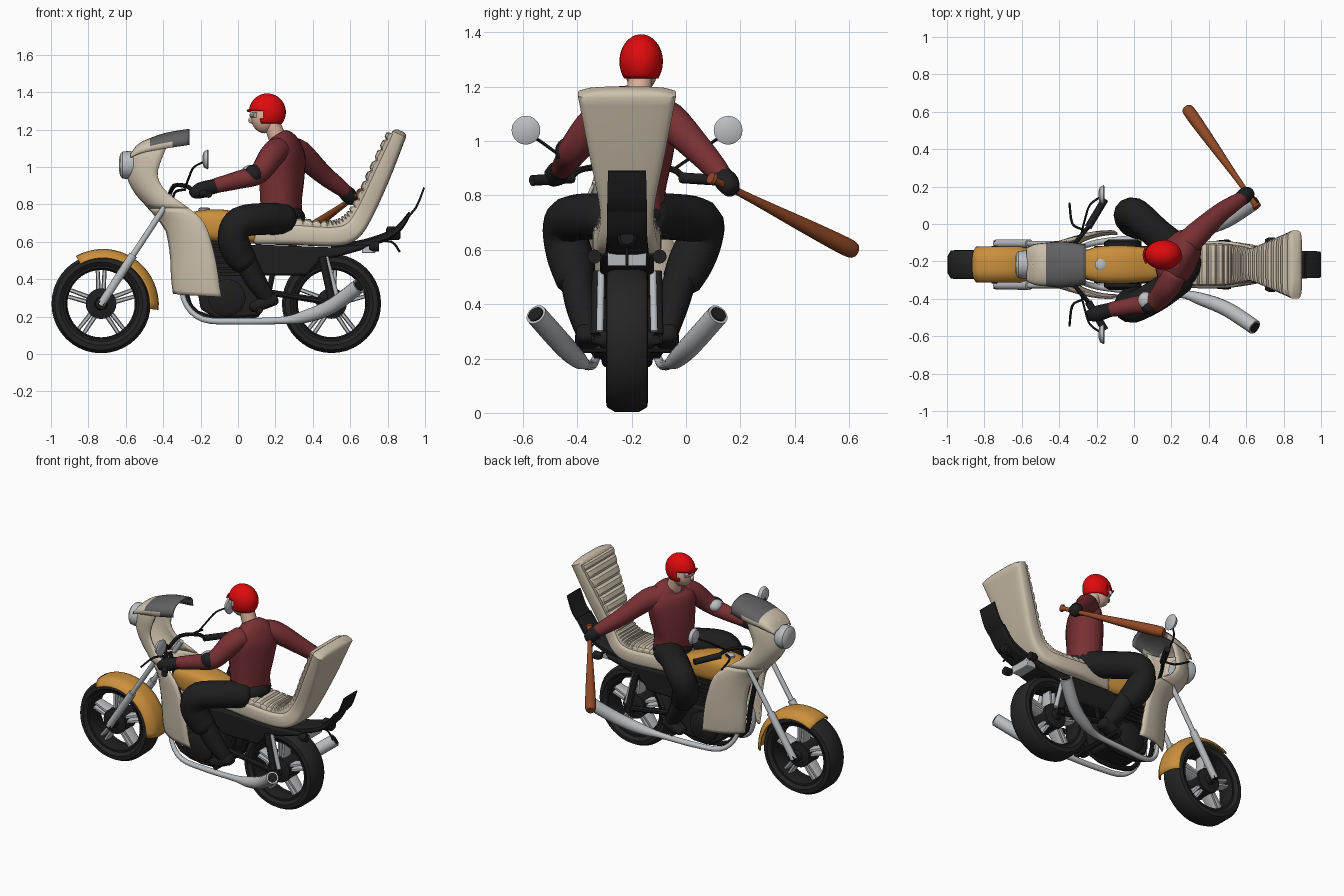
import bpy, bmesh, math
from mathutils import Vector as V, Matrix

if "Cube" in bpy.data.objects:
    bpy.data.objects.remove(bpy.data.objects["Cube"])

CY = -0.217  # centre plane of the motorcycle

def mat(name, r, g, b):
    m = bpy.data.materials.new(name)
    m.diffuse_color = (r, g, b, 1)
    m.use_nodes = True
    m.node_tree.nodes["Principled BSDF"].inputs["Base Color"].default_value = m.diffuse_color
    return m

BLACK = mat("black", .013, .013, .014)
CHAR = mat("tyre_charcoal", .018, .018, .018)
BEIGE = mat("beige", .62, .54, .42)
GOLD = mat("gold", .6, .28, .045)
RED = mat("red", .74, .003, .004)
MAROON = mat("maroon", .19, .03, .035)
BROWN = mat("wood_brown", .28, .065, .018)
SKIN = mat("skin", .68, .42, .32)
SILVER = mat("silver", .5, .52, .54)
GREY = mat("screen_grey", .12, .12, .125)

def finish(name, bm, mats, rule=None, angle=40, thick=0, bevel=0):
    bmesh.ops.recalc_face_normals(bm, faces=bm.faces)
    for f in bm.faces:
        f.smooth = True
        if rule:
            f.material_index = rule(f.calc_center_median())
    me = bpy.data.meshes.new(name)
    bm.to_mesh(me)
    bm.free()
    for m in mats if isinstance(mats, list) else [mats]:
        me.materials.append(m)
    me.set_sharp_from_angle(angle=math.radians(angle))
    o = bpy.data.objects.new(name, me)
    bpy.context.collection.objects.link(o)
    if thick:
        md = o.modifiers.new("thickness", 'SOLIDIFY')
        md.thickness, md.offset = thick, 0
    if bevel:
        md = o.modifiers.new("bevel", 'BEVEL')
        md.width, md.segments = bevel, 2
    return o

def grid(name, rows, m, loop=True, closed=False, cap=True, **kw):
    bm = bmesh.new()
    vs = [[bm.verts.new(p) for p in r] for r in rows]
    n, k = len(vs), len(vs[0])
    for i in range(n if closed else n - 1):
        for j in range(k if loop else k - 1):
            a, b = vs[i], vs[(i + 1) % n]
            bm.faces.new((a[j], a[(j + 1) % k], b[(j + 1) % k], b[j]))
    if cap:
        bm.faces.new(vs[0])
        bm.faces.new(vs[-1])
    return finish(name, bm, m, **kw)

def spline(pts, n):
    pts = [tuple(p) for p in pts]
    ext = [pts[0]] + pts + [pts[-1]]
    out = []
    for i in range(len(pts) - 1):
        for s in range(n):
            t = s / n
            out.append([.5 * (2 * b + (c - a) * t + (2 * a - 5 * b + 4 * c - d) * t * t + (3 * b - a - 3 * c + d) * t ** 3)
                        for a, b, c, d in zip(*ext[i:i + 4])])
    return out + [list(pts[-1])]

def sweep(name, pts, m, sides=12, n=4, power=1, lateral=(0, 1, 0), ends=False, rib=0, **kw):
    """Sweep along x,y,z with half width and half depth; power < 1 squares the section."""
    p = spline([q if len(q) == 5 else (*q, q[3]) for q in pts], n)
    u, rows = V(lateral), []
    for i, q in enumerate(p):
        c = V(q[:3])
        t = (V(p[min(i + 1, len(p) - 1)][:3]) - V(p[max(i - 1, 0)][:3])).normalized()
        if abs(u.dot(t)) > .95:
            u = V((1, 0, .1))
        u = (u - t * u.dot(t)).normalized()
        v = t.cross(u)
        def ring(c, k):
            r = []
            for j in range(sides):
                a = math.tau * (j + .5) / sides
                x, y = math.cos(a), math.sin(a)
                r.append(c + u * math.copysign(abs(x) ** power, x) * q[3] * k
                         + v * math.copysign(abs(y) ** power, y) * (q[4] - rib * (i % 4 == 0)) * k)
            return r
        if ends and i == 0:
            rows += [ring(c - t * q[4] * .5, .5), ring(c - t * q[4] * .3, .82)]
        rows.append(ring(c, 1))
        if ends and i == len(p) - 1:
            rows += [ring(c + t * q[4] * .3, .82), ring(c + t * q[4] * .5, .5)]
    return grid(name, rows, m, **kw)

def lathe(name, prof, c, axis, m, sides=24, closed=False, **kw):
    def pt(a, r, t):
        x, y = r * math.cos(t), r * math.sin(t)
        return V(c) + V({'x': (a, x, y), 'y': (x, a, y), 'z': (x, y, a)}[axis])
    rows = [[pt(a, r, math.tau * j / sides) for j in range(sides)] for a, r in prof]
    return grid(name, rows, m, closed=closed, cap=not closed, **kw)

def ball(name, c, s, m, keep=None, seg=16, **kw):
    bm = bmesh.new()
    bmesh.ops.create_uvsphere(bm, u_segments=seg, v_segments=seg * 3 // 4, radius=1,
                              matrix=Matrix.Translation(c) @ Matrix.Diagonal((*s, 1)))
    if keep:
        bmesh.ops.delete(bm, geom=[f for f in bm.faces if not keep(f.calc_center_median())], context='FACES')
    return finish(name, bm, m, **kw)

def slab(name, prof, w, m, y=CY, bevel=.015):
    return grid(name, [[(x, y + s * w, z) for x, z in prof] for s in (-1, 1)], m, bevel=bevel)

# wheels
for side, cx, cz in (("front", -.732, .269), ("rear", .5, .27)):
    lathe(side + "_tyre", [(-.06, .2), (-.078, .222), (-.074, .248), (-.045, .265), (.045, .265),
          (.074, .248), (.078, .222), (.06, .2)], (cx, CY, cz), 'y', CHAR, 40, True)
    lathe(side + "_rim", [(-.062, .203), (-.062, .19), (-.03, .18), (.03, .18), (.062, .19), (.062, .203)],
          (cx, CY, cz), 'y', BLACK, 40, True)
    lathe(side + "_hub", [(-.1, .03), (-.07, .035), (-.06, .082), (.06, .082), (.07, .035), (.1, .03)],
          (cx, CY, cz), 'y', BLACK)
    lathe(side + "_axle", [(-.13, .018), (.13, .018)], (cx, CY, cz), 'y', BLACK, 8)
    for i in range(5):
        for d in (-1, 1):
            a = math.radians(90 + 72 * i)
            b, e = a + d * .22, a + d * .1
            sweep(side + "_spoke", [(cx + .06 * math.cos(b), CY, cz + .06 * math.sin(b), .045, .013),
                  (cx + .187 * math.cos(e), CY, cz + .187 * math.sin(e), .035, .011)], SILVER, 8, 1, .6)

# front fender
rows = []
for i in range(19):
    a = math.radians(118 - 124 * i / 18)
    rows.append([(-.73 + r * math.cos(a), CY + .094 * t, .268 + r * math.sin(a))
                 for t in (-1, -.95, -.8, -.55, -.3, 0, .3, .55, .8, .95, 1)
                 for r in [.286 + .018 * i / 18 - .045 * abs(t) ** 4]])
grid("front_fender", rows, GOLD, loop=False, cap=False, thick=.007)

# cowl and leg shields share one U-shaped surface: z, front x, rear x, half width
LEVELS = spline([(1.11, -.54, -.38, .112), (1.05, -.575, -.405, .115), (.95, -.588, -.43, .108), (.86, -.545, -.375, .118),
                 (.78, -.475, -.265, .15), (.7, -.42, -.18, .172), (.55, -.39, -.13, .178), (.42, -.385, -.105, .175),
                 (.33, -.375, -.088, .165)], 3)
def u_row(q, ts, drop=0):
    return [(q[1] + (q[2] - q[1]) * (1 - math.cos(abs(t) * math.pi / 2)),
             CY + q[3] * math.sin(t * math.pi / 2), q[0] - drop * abs(t)) for t in ts]
grid("cowl", [u_row(q, [i / 8 - 1 for i in range(17)]) for q in LEVELS[:13]], BEIGE,
     loop=False, cap=False, thick=.012)
for s in (-1, 1):
    rows = []
    for q in LEVELS[12:]:
        t0 = .3 * min(1, (.78 - q[0]) / .12)
        rows.append(u_row(q, [s * (t0 + (1 - t0) * i / 8) for i in range(9)], .025 * (q[0] < .4)))
    grid("leg_shield", rows, BEIGE, loop=False, cap=False, thick=.012)
# visor with tinted screen
rows = []
for x, zt, ze, w in spline([(-.572, 1.07, 1.05, .085), (-.53, 1.12, 1.07, .105), (-.47, 1.15, 1.085, .113),
                            (-.38, 1.18, 1.1, .12), (-.26, 1.2, 1.118, .105)], 4):
    rows.append([(x, CY + w * math.sin(t), ze + (zt - ze) * max(0, math.cos(t)) ** .6)
                 for t in [math.pi / 16 * i for i in range(-8, 9)]])
grid("visor", rows, [BEIGE, GREY], loop=False, cap=False, thick=.008,
     rule=lambda c: int(c.x > -.475 and c.z > 1.105 + (c.x + .47) * .12))
# headlight
lathe("headlight", [(-.636, .03), (-.63, .058), (-.618, .072), (-.58, .076), (-.5, .05)], (0, CY, 1.01), 'x', SILVER)

# tank, engine, frame
sweep("fuel_tank", [(-.28, CY, .67, .06, .06), (-.2, CY, .687, .095, .082), (-.05, CY, .68, .102, .088),
      (.13, CY, .65, .085, .06)], GOLD, 20, 4, .6, ends=True)
lathe("tank_cap", [(-.02, .03), (.01, .03), (.016, .02)], (-.18, CY, .768), 'z', SILVER, 16)
slab("engine_block", [(-.2, .24), (-.12, .19), (.1, .2), (.14, .3), (.1, .42), (-.14, .42), (-.22, .36)], .1, BLACK)
for i in range(6):
    slab("cooling_fin", [(-.2, .42 + .03 * i), (.04, .42 + .03 * i), (.04, .435 + .03 * i), (-.2, .435 + .03 * i)], .085, BLACK, bevel=0)
slab("cylinder", [(-.17, .4), (.02, .4), (.02, .62), (-.17, .62)], .065, BLACK)
slab("side_panel", [(-.03, .57), (.1, .585), (.5, .57), (.7, .585), (.66, .555), (.57, .53), (.44, .5), (.37, .42),
     (.1, .42), (.02, .5)], .1, BLACK)
lathe("foot_peg", [(-.2, .015), (.2, .015)], (.12, CY, .235), 'y', BLACK, 8)

# mirrored bike parts
for s in (-1, 1):
    Y = lambda d: CY + s * d
    lathe("engine_cover", [(-s * .03, .1), (s * .02, .1), (s * .035, .075)], (-.06, Y(.1), .3), 'y', BLACK)
    sweep("fork_lower", [(-.735, Y(.112), .262, .022), (-.56, Y(.112), .53, .024)], SILVER, 12, 1)
    sweep("fork_upper", [(-.57, Y(.112), .515, .016), (-.35, Y(.112), .85, .016)], SILVER, 10, 1)
    sweep("frame_tube", [(-.38, Y(.03), .8, .015), (-.3, Y(.05), .45, .015), (-.22, Y(.07), .22, .015),
          (.1, Y(.08), .21, .015), (.2, Y(.08), .5, .015)], BLACK, 8)
    sweep("swingarm", [(.1, Y(.105), .34, .018), (.53, Y(.105), .27, .018)], BLACK, 8, 1)
    sweep("shock_spring", [(.5, Y(.115), .29, .02), (.45, Y(.11), .52, .02)], BLACK, 10, 1)
    sweep("shock_rod", [(.53, Y(.1), .3, .014), (.47, Y(.095), .52, .014)], SILVER, 10, 1)
    sweep("exhaust", [(-.16, Y(.06), .5, .014), (-.29, Y(.07), .42, .014), (-.285, Y(.09), .28, .014), (-.19, Y(.12), .187, .016),
          (0, Y(.14), .175, .018), (.24, Y(.155), .18, .02), (.36, Y(.185), .2, .034), (.5, Y(.24), .255, .04),
          (.645, Y(.335), .362, .04)], SILVER, 14)
    sweep("exhaust_mouth", [(.64, Y(.332), .358, .03), (.648, Y(.338), .365, .03)], BLACK, 14, 1)
    sweep("handlebar", [(-.37, Y(0), .84, .012), (-.34, Y(.08), .9, .012), (-.27, Y(.17), .895, .012),
          (-.23, Y(.22), .865, .012), (-.16, Y(.34), .855, .012)], BLACK, 8)
    sweep("grip", [(-.245, Y(.2), .865, .02), (-.155, Y(.35), .855, .02)], BLACK, 10, 1)
    sweep("lever", [(-.28, Y(.19), .88, .007), (-.33, Y(.22), .87, .007), (-.345, Y(.33), .845, .006)], BLACK, 6)
    sweep("mirror_stem", [(-.28, Y(.17), .895, .006), (-.26, Y(.25), .95, .006), (-.235, Y(.32), 1.0, .006),
          (-.175, Y(.365), 1.03, .006)], BLACK, 6)
    lathe("mirror", [(-.02, .02), (-.012, .043), (.008, .053), (.012, .048)], (-.17, Y(.372), 1.04), 'x', SILVER, 20)
    lathe("indicator", [(-.03, .015), (-.01, .026), (.025, .026)], (.73, Y(.12), .575), 'x', BLACK, 12)
    sweep("indicator_stalk", [(.7, Y(.02), .59, .008), (.73, Y(.12), .575, .008)], BLACK, 6, 1)

# seat with tall ribbed backrest
SEAT = [(.1, CY, .645, .095, .06), (.3, CY, .64, .125, .058), (.5, CY, .63, .125, .055), (.6, CY, .655, .11, .055),
        (.675, CY, .755, .1, .05), (.77, CY, .96, .14, .048), (.862, CY, 1.175, .182, .04)]
sweep("seat_shell", SEAT, BEIGE, 20, 5, .4, ends=True)
PAD = [(.13, CY, .672, .085, .05), (.3, CY, .678, .112, .05), (.48, CY, .665, .112, .05), (.572, CY, .694, .1, .045),
       (.642, CY, .777, .09, .04), (.73, CY, .972, .125, .036), (.825, CY, 1.177, .165, .032)]
sweep("ribbed_pad", PAD, BEIGE, 16, 16, .4, rib=.014, angle=28)

# tail
sweep("tail_fender", [(.5, CY, .56, .085, .025), (.68, CY, .59, .08, .025), (.84, CY, .655, .075, .02),
      (.92, CY, .755, .075, .01)], BLACK, 12, 4, .5)
sweep("tail_flap", [(.88, CY, .71, .075, .006), (.95, CY, .78, .075, .006), (.995, CY, .89, .072, .005)], BLACK, 8, 3, .4)
lathe("tail_light", [(-.04, .02), (-.03, .036), (.03, .036), (.04, .025)], (.83, CY, .645), 'x', BLACK, 16)
slab("tail_bracket", [(.66, .54), (.735, .54), (.74, .6), (.68, .6)], .072, SILVER, bevel=.005)
sweep("plate_hook", [(.72, CY, .6, .006), (.82, CY, .6, .006), (.865, CY, .545, .006)], BLACK, 6)

# rider torso, neck, head
sweep("torso", [(.24, -.2, .72, .125, .095), (.23, -.2, .82, .125, .104), (.235, -.19, .95, .145, .108),
      (.24, -.185, 1.06, .16, .102), (.235, -.18, 1.13, .12, .08), (.215, -.175, 1.17, .055, .05)], MAROON, 18, 4, .85,
      lateral=(.42, .9, 0))
sweep("neck", [(.22, -.175, 1.13, .05), (.175, -.167, 1.25, .045)], SKIN, 12, 1)
ball("head", (.143, -.165, 1.262), (.073, .06, .082), SKIN)
ball("nose", (.073, -.165, 1.25), (.018, .012, .018), SKIN, seg=8)
ball("helmet", (.157, -.165, 1.293), (.096, .077, .097), RED, seg=28, thick=.006,
     keep=lambda c: c.z > 1.232 and (c.x > .128 or c.z > 1.298))
sweep("helmet_brim", [(.066, -.21, 1.298, .007), (.053, -.165, 1.302, .007), (.066, -.12, 1.298, .007)], RED, 6)
sweep("goggles", [(.095, -.212, 1.277, .015), (.075, -.165, 1.277, .015), (.095, -.118, 1.277, .015)], SILVER, 8)

# arms
sweep("left_arm", [(.215, -.27, 1.09, .07), (.18, -.335, 1.06, .068), (.11, -.415, .965, .056), (.0, -.435, .93, .048),
      (-.12, -.457, .9, .04)], MAROON, 14, ends=True)
sweep("right_arm", [(.27, -.12, 1.09, .07), (.33, -.06, 1.075, .068), (.45, .05, .965, .053), (.52, .1, .91, .046),
      (.575, .135, .868, .038)], MAROON, 14, ends=True)
ball("elbow_pad", (.085, -.437, .962), (.055, .045, .05), BLACK)
ball("elbow_plate", (.062, -.41, .972), (.042, .048, .038), SILVER)
sweep("left_glove", [(-.09, -.45, .905, .038), (-.14, -.462, .893, .04), (-.2, -.48, .875, .043), (-.24, -.49, .86, .03)],
      BLACK, 10, ends=True)
sweep("right_glove", [(.555, .12, .885, .036), (.59, .15, .85, .043), (.615, .165, .825, .036)], BLACK, 10, ends=True)

# bat
A, B = V((.66, .09, .865)), V((.28, .622, .595))
sweep("bat", [(*A.lerp(B, t), r) for t, r in ((0, .022), (.02, .024), (.04, .013), (.3, .016), (.6, .026), (.85, .033),
      (.97, .033), (1, .024))], BROWN, 14, 2)

# legs and boots
ball("hips", (.24, -.205, .73), (.12, .14, .075), BLACK)
for s in (-1, 1):
    k = .045 if s > 0 else 0
    Y = lambda d: CY + s * d
    sweep("leg", [(.25, Y(.07), .72, .085), (.13, Y(.16), .722, .085), (.015, Y(.22 + k), .705, .085),
          (-.025, Y(.225 + k), .64, .083), (-.01, Y(.205 + k * .7), .56, .085), (.035, Y(.19 + k * .3), .49, .074)],
          BLACK, 14, ends=True)
    sweep("boot_shaft", [(.03, Y(.19 + k * .3), .52, .062), (.09, Y(.17), .4, .058), (.165, Y(.145), .29, .042)], BLACK, 12)
    sweep("boot_foot", [(.195, Y(.145), .295, .042, .035), (.13, Y(.147), .27, .045, .035), (.075, Y(.15), .248, .04, .025)],
          BLACK, 12, power=.7, ends=True)
